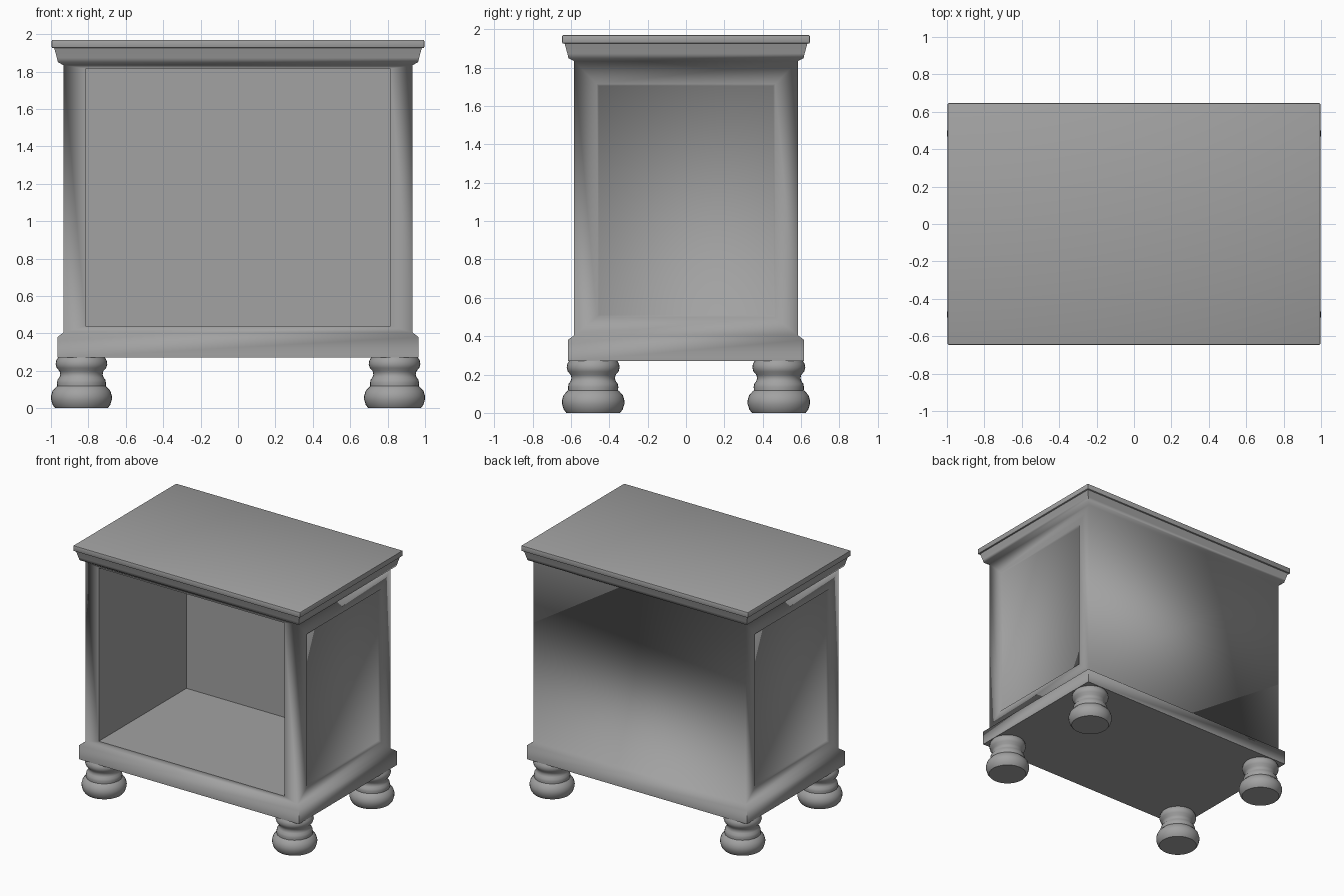
import bpy, bmesh, math

cube = bpy.data.objects.get("Cube")
if cube:
    bpy.data.objects.remove(cube, do_unlink=True)

grey = bpy.data.materials.new("plain grey")
grey.use_nodes = True
colour = (0.36, 0.36, 0.36, 1)
grey.diffuse_color = colour
grey.node_tree.nodes["Principled BSDF"].inputs["Base Color"].default_value = colour


def finish(bm, name, angle):
    """Turn the bmesh into a shaded object."""
    bmesh.ops.recalc_face_normals(bm, faces=bm.faces)
    mesh = bpy.data.meshes.new(name)
    bm.to_mesh(mesh)
    bm.free()
    mesh.materials.append(grey)
    obj = bpy.data.objects.new(name, mesh)
    bpy.context.collection.objects.link(obj)
    bpy.ops.object.select_all(action='DESELECT')
    obj.select_set(True)
    bpy.context.view_layer.objects.active = obj
    bpy.ops.object.shade_smooth_by_angle(angle=math.radians(angle))
    return obj


def loft(bm, loops):
    """Join closed loops of equal length and cap both ends."""
    rows = [[bm.verts.new(p) for p in loop] for loop in loops]
    bands = []
    for a, b in zip(rows, rows[1:]):
        n = len(a)
        bands.append([bm.faces.new((a[i], a[(i + 1) % n], b[(i + 1) % n], b[i]))
                      for i in range(n)])
    bm.faces.new(rows[0][::-1])
    bm.faces.new(rows[-1])
    return bands


def recess(bm, face, half, low, high, depth, taper=0.0):
    """Sink a rectangle into an upright face."""
    face.normal_update()
    normal = face.normal.copy()
    axis = 0 if abs(normal.y) > 0.5 else 1
    middle = (low + high) / 2
    for step, sink in ((0, 0), (taper, depth)):
        bmesh.ops.inset_individual(bm, faces=[face], thickness=0.01)
        for v in face.verts:
            v.co[axis] = math.copysign(half - step, v.co[axis])
            v.co.z = low + step if v.co.z < middle else high - step
            v.co -= normal * sink


# Carcass: plinth, straight walls and crown moulding in one profile
profile = [(0.033, 0.27), (0.033, 0.38), (0, 0.405), (0, 1.834), (0.03, 1.85),
           (0.036, 1.875), (0.044, 1.905), (0.05, 1.926)]
half_x, half_y = 0.933, 0.583
corners = [(-1, -1), (1, -1), (1, 1), (-1, 1)]
bm = bmesh.new()
bands = loft(bm, [[(sx * (half_x + out), sy * (half_y + out), z) for sx, sy in corners]
                  for out, z in profile])
front, left, back, right = bands[2]

# Open compartment and the sunken side panels
recess(bm, front, 0.815, 0.44, 1.815, 1.1)
for side in (left, right):
    recess(bm, side, 0.465, 0.5, 1.715, 0.02, 0.01)
finish(bm, "cabinet_body", 75)

# Top slab with softened edges
bm = bmesh.new()
loft(bm, [[(sx * 0.996, sy * 0.646, z) for sx, sy in corners] for z in (1.926, 1.97)])
bmesh.ops.bevel(bm, geom=list(bm.edges), offset=0.006, segments=2,
                profile=0.5, affect='EDGES')
finish(bm, "top_slab", 40)

# Turned bun feet
foot_profile = [(0.14, 0), (0.154, 0.018), (0.162, 0.045), (0.163, 0.065),
                (0.155, 0.092), (0.139, 0.11), (0.13, 0.118), (0.131, 0.135),
                (0.128, 0.152), (0.118, 0.165), (0.113, 0.18), (0.117, 0.198),
                (0.132, 0.215), (0.138, 0.235), (0.135, 0.255), (0.125, 0.272)]
segments = 32
for sx, sy in corners:
    bm = bmesh.new()
    loft(bm, [[(r * math.cos(math.tau * i / segments),
                r * math.sin(math.tau * i / segments), z) for i in range(segments)]
              for r, z in foot_profile])
    name = ("front" if sy < 0 else "back") + ("_left" if sx > 0 else "_right") + "_foot"
    foot = finish(bm, name, 50)
    foot.location = (sx * 0.837, sy * 0.484, 0)
